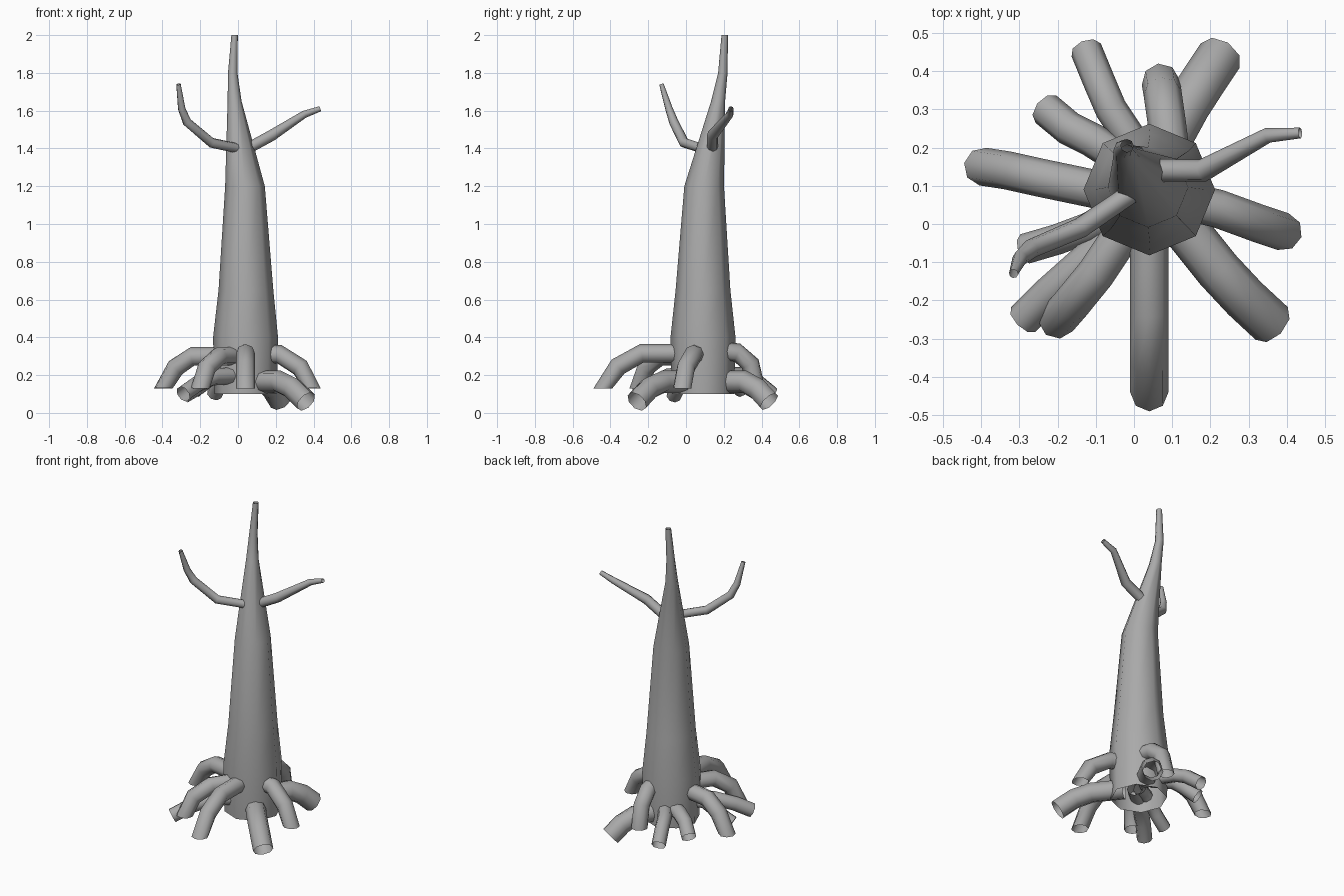
import bpy, bmesh, math
from mathutils import Vector

cube = bpy.data.objects.get("Cube")
if cube:
    bpy.data.objects.remove(cube, do_unlink=True)

bark = bpy.data.materials.new("grey_bark")
bark.use_nodes = True
COLOUR = (0.4, 0.4, 0.4, 1)
bark.diffuse_color = COLOUR
bark.node_tree.nodes["Principled BSDF"].inputs["Base Color"].default_value = COLOUR

SIDES = 8


def tube(name, path, radii, level="none"):
    """Open tube along a path; level rings for all, the last, or none."""
    pts = [Vector(p) for p in path]
    last = len(pts) - 1
    bm = bmesh.new()
    rings = []
    for i, p in enumerate(pts):
        d = (pts[min(i + 1, last)] - pts[max(i - 1, 0)]).normalized()
        run = pts[-1] - pts[0]
        side = Vector((0, 0, 1)).cross(Vector((run.x, run.y, 0))).normalized()
        side = (side - d * side.dot(d)).normalized()
        up = d.cross(side)
        if level == "all":
            side, up = Vector((0, 1, 0)), Vector((-1, 0, 0))
        elif level == "last" and i == last:
            up = Vector((side.y, -side.x, 0)) * -1
            if up.dot(d.cross(side)) < 0:
                up = -up
        ring = []
        for k in range(SIDES):
            a = math.tau * k / SIDES
            ring.append(bm.verts.new(p + radii[i] * (side * math.cos(a) + up * math.sin(a))))
        rings.append(ring)
    for a, b in zip(rings, rings[1:]):
        for k in range(SIDES):
            n = (k + 1) % SIDES
            bm.faces.new((a[k], a[n], b[n], b[k]))
    for f in bm.faces:
        f.smooth = True
    mesh = bpy.data.meshes.new(name)
    bm.to_mesh(mesh)
    bm.free()
    mesh.materials.append(bark)
    obj = bpy.data.objects.new(name, mesh)
    bpy.context.collection.objects.link(obj)
    return obj


# Leaning, tapering trunk
tube("trunk",
     [(.04, .09, .1), (.04, .09, .4), (.042, .09, .65), (.037, .096, 1.2),
      (-.018, .17, 1.65), (-.028, .195, 1.8), (-.018, .205, 2)],
     [.165, .172, .145, .105, .037, .025, .017], "all")

# Bare branches
tube("right_branch",
     [(0, .085, 1.4), (-.14, -.01, 1.43), (-.27, -.065, 1.54), (-.298, -.09, 1.61), (-.315, -.13, 1.74)],
     [.026, .027, .025, .02, .012])
tube("left_branch",
     [(.07, .14, 1.41), (.18, .14, 1.47), (.35, .232, 1.58), (.435, .238, 1.61)],
     [.03, .03, .02, .014])

# Upper roots, cut level at the ground
upper = {
    "front_root": [(.04, .05, .315), (.04, -.235, .315), (.04, -.36, .245), (.04, -.44, .13)],
    "right_root": [(0, .07, .3), (-.24, .12, .3), (-.33, .14, .24), (-.395, .15, .13)],
    "left_root": [(.05, .08, .31), (.22, .04, .31), (.33, 0, .24), (.39, -.02, .13)],
    "front_right_root": [(0, .02, .3), (-.1, -.13, .3), (-.165, -.21, .24), (-.2, -.25, .13)],
    "back_root": [(.1, .15, .33), (.085, .27, .32), (.075, .34, .26), (.07, .37, .13)],
}
for name, path in upper.items():
    tube(name, path, [.05] * 4, "last")

# Lower roots with square-cut ends
lower = {
    "front_left_low_root": (.06, [(.1, .03, .165), (.22, -.12, .165), (.29, -.195, .13), (.36, -.26, .06)]),
    "back_left_low_root": (.06, [(.08, .2, .165), (.14, .31, .165), (.185, .38, .125), (.225, .44, .06)]),
    "back_low_root": (.042, [(.02, .18, .2), (-.06, .3, .2), (-.09, .37, .17), (-.125, .455, .1)]),
    "back_right_low_root": (.045, [(0, .15, .21), (-.11, .22, .21), (-.17, .25, .18), (-.23, .3, .12)]),
    "front_right_low_root": (.045, [(.02, .03, .2), (-.13, -.1, .19), (-.22, -.18, .15), (-.29, -.25, .1)]),
    "right_low_root": (.04, [(0, .05, .2), (-.12, -.01, .2), (-.2, -.04, .14), (-.285, -.065, .09)]),
}
for name, (radius, path) in lower.items():
    tube(name, path, [radius] * 4)
